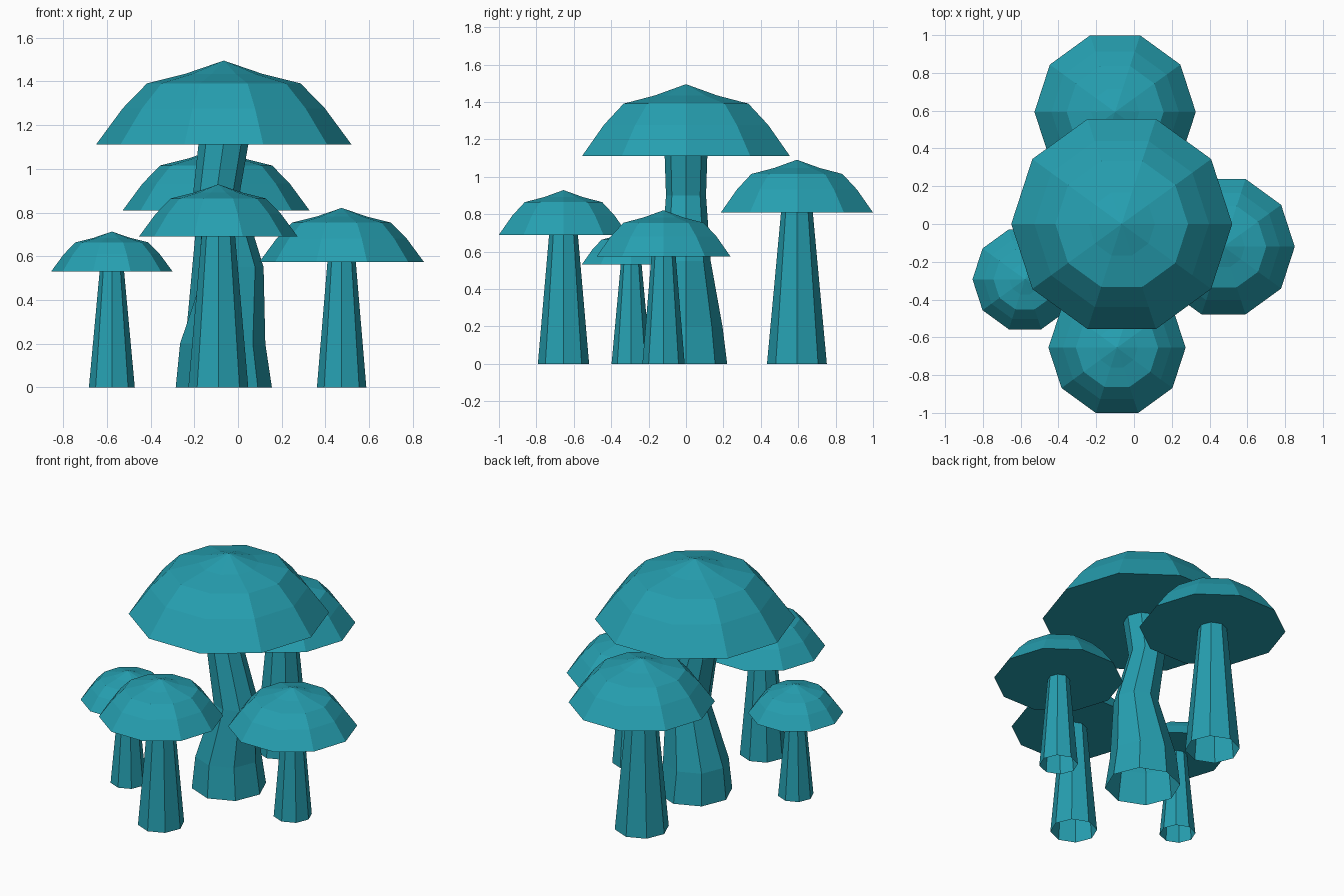
import bpy, bmesh, math

if "Cube" in bpy.data.objects:
    bpy.data.objects.remove(bpy.data.objects["Cube"])

teal = bpy.data.materials.new("teal")
teal.diffuse_color = (0.019, 0.35, 0.44, 1)
teal.use_nodes = True
teal.node_tree.nodes["Principled BSDF"].inputs["Base Color"].default_value = teal.diffuse_color

# Cap profile (radius, height above rim) for a cap of radius 1
CAP = [(1.0, 0.0), (0.79, 0.285), (0.60, 0.48), (0.30, 0.555)]
APEX = 0.658


def loft(name, rings, sides, apex=None, close_bottom=False):
    """Skin a stack of (x, y, z, radius) rings, optionally with a tip and a base."""
    bm = bmesh.new()
    loops = []
    for x, y, z, r in rings:
        loops.append([bm.verts.new((x + r * math.cos(2 * math.pi * i / sides),
                                    y + r * math.sin(2 * math.pi * i / sides), z))
                      for i in range(sides)])
    for lo, hi in zip(loops, loops[1:]):
        for i in range(sides):
            j = (i + 1) % sides
            bm.faces.new((lo[i], lo[j], hi[j], hi[i]))
    if apex:
        tip = bm.verts.new(apex)
        for i in range(sides):
            bm.faces.new((loops[-1][i], loops[-1][(i + 1) % sides], tip))
    if close_bottom:
        bm.faces.new(loops[0][::-1])
    mesh = bpy.data.meshes.new(name)
    bm.to_mesh(mesh)
    bm.free()
    mesh.materials.append(teal)
    obj = bpy.data.objects.new(name, mesh)
    bpy.context.collection.objects.link(obj)
    return obj


def mushroom(name, x, y, rim_z, cap_r, stem_rings):
    # Ten-sided cap with a flat underside, eight-sided stem open at the ground
    loft(name + "_cap", [(x, y, rim_z + h * cap_r, r * cap_r) for r, h in CAP], 10,
         apex=(x, y, rim_z + APEX * cap_r), close_bottom=True)
    loft(name + "_stem", [(sx, y, z, r) for sx, z, r in stem_rings], 8)


# Tall middle mushroom with a bent stem
mushroom("middle_mushroom", -0.065, 0, 1.11, 0.585,
         [(-0.065, 0, 0.22), (-0.07, 0.2, 0.195), (-0.015, 0.55, 0.132),
          (-0.097, 0.9, 0.107), (-0.067, 1.11, 0.114)])

# Smaller mushrooms: x, y, rim height, cap radius, stem base and top radius
SMALL = {
    "left": (-0.577, -0.293, 0.53, 0.278, 0.105, 0.056),
    "right": (0.474, -0.12, 0.573, 0.377, 0.113, 0.065),
    "front": (-0.09, -0.655, 0.69, 0.363, 0.137, 0.077),
    "back": (-0.10, 0.593, 0.81, 0.427, 0.16, 0.085),
}
for side, (x, y, z, r, base, top) in SMALL.items():
    mushroom(side + "_mushroom", x, y, z, r, [(x, 0, base), (x, z, top)])
